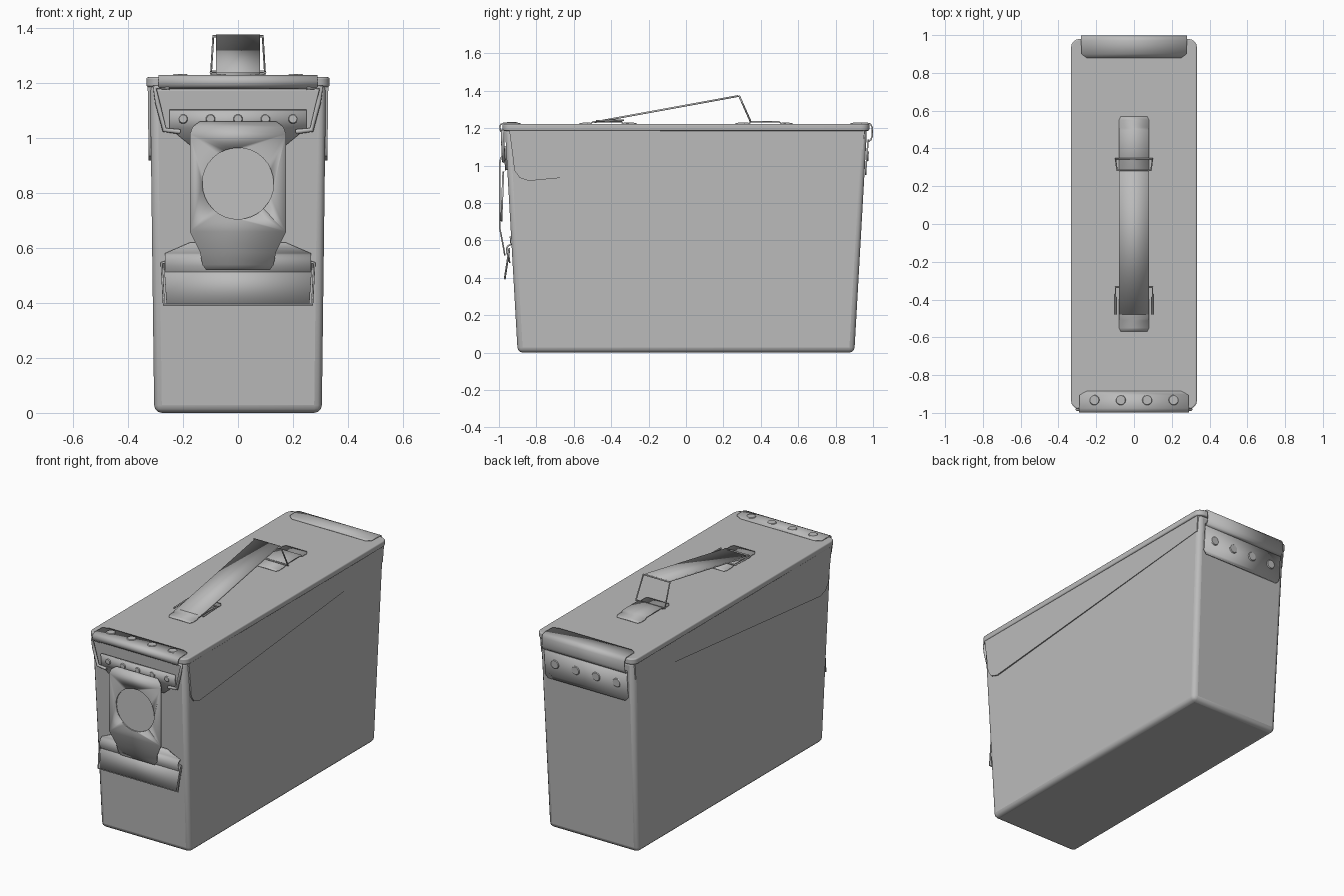
import bpy, bmesh, math
from mathutils import Vector

if "Cube" in bpy.data.objects:
    bpy.data.objects.remove(bpy.data.objects["Cube"])

grey = bpy.data.materials.new("plain grey")
grey.diffuse_color = (0.5, 0.5, 0.5, 1)
grey.use_nodes = True
grey.node_tree.nodes["Principled BSDF"].inputs["Base Color"].default_value = grey.diffuse_color


def finish(name, bm, bevel=0.0, thick=0.0, segs=3):
    """Turn a bmesh into a named object with optional thickness and bevel."""
    bmesh.ops.recalc_face_normals(bm, faces=bm.faces)
    me = bpy.data.meshes.new(name)
    bm.to_mesh(me)
    bm.free()
    ob = bpy.data.objects.new(name, me)
    bpy.context.collection.objects.link(ob)
    me.materials.append(grey)
    if thick:
        m = ob.modifiers.new("thickness", 'SOLIDIFY')
        m.thickness, m.offset = thick, 0
    if bevel:
        m = ob.modifiers.new("bevel", 'BEVEL')
        m.width, m.segments, m.limit_method = bevel, segs, 'ANGLE'
    bpy.ops.object.select_all(action='DESELECT')
    ob.select_set(True)
    bpy.context.view_layer.objects.active = ob
    bpy.ops.object.shade_smooth_by_angle(angle=math.radians(35))
    return ob


def sheet(name, rows, thick=0.008):
    """Bent sheet metal: rows of (half width, y, z), symmetric in x."""
    bm = bmesh.new()
    prev = None
    for w, y, z in rows:
        cur = [bm.verts.new((s * w, y, z)) for s in (-1, 1)]
        if prev:
            bm.faces.new((prev[0], prev[1], cur[1], cur[0]))
        prev = cur
    return finish(name, bm, thick=thick)


def slab(name, pts, to_a, to_b, bevel=0.0):
    """Closed solid from a 2D outline placed by two mapping functions."""
    bm = bmesh.new()
    a = [bm.verts.new(to_a(*p)) for p in pts]
    b = [bm.verts.new(to_b(*p)) for p in pts]
    bm.faces.new(a)
    bm.faces.new(b[::-1])
    for i in range(len(pts)):
        j = (i + 1) % len(pts)
        bm.faces.new((a[i], a[j], b[j], b[i]))
    return finish(name, bm, bevel)


def wire(name, pts, r=0.005, closed=False):
    cu = bpy.data.curves.new(name, 'CURVE')
    cu.dimensions, cu.bevel_depth, cu.bevel_resolution = '3D', r, 2
    sp = cu.splines.new('POLY')
    sp.points.add(len(pts) - 1)
    for p, c in zip(sp.points, pts):
        p.co = (*c, 1)
    sp.use_cyclic_u = closed
    cu.use_fill_caps = True
    cu.materials.append(grey)
    ob = bpy.data.objects.new(name, cu)
    bpy.context.collection.objects.link(ob)


def disc(name, centre, normal, r, depth, top=1.0, n=24):
    bm = bmesh.new()
    rot = Vector(normal).to_track_quat('Z', 'Y').to_matrix().to_4x4()
    bmesh.ops.create_cone(bm, cap_ends=True, segments=n, radius1=r, radius2=r * top, depth=depth)
    bm.transform(rot)
    bmesh.ops.translate(bm, vec=centre, verts=bm.verts)
    return finish(name, bm)


def end_y(z):          # distance of the tapered end wall from the centre
    return 0.90 + 0.068 * z / 1.2


def side_x(z):         # distance of the tapered side wall
    return 0.305 + 0.015 * z / 1.2


# tapered body
box = [(-1, -1), (1, -1), (1, 1), (-1, 1)]
slab("body", box, lambda a, b: (a * side_x(0), b * end_y(0), 0),
     lambda a, b: (a * side_x(1.2), b * end_y(1.2), 1.2), 0.028)

# lid with rounded corners
outline = []
for k, (sx, sy) in enumerate([(1, 1), (-1, 1), (-1, -1), (1, -1)]):
    for i in range(5):
        t = math.radians(90 * k + 22.5 * i)
        outline.append((sx * 0.288 + 0.045 * math.cos(t), sy * 0.935 + 0.045 * math.sin(t)))
slab("lid", outline, lambda x, y: (x, y, 1.186), lambda x, y: (x, y, 1.222), 0.007)

# raised reinforcement on each long side
panel = [(-0.945, 1.19), (-0.925, 1.04), (-0.918, 0.975), (-0.89, 0.935), (-0.84, 0.918),
         (0.945, 1.087), (0.955, 1.19)]
for s, n in ((-1, "left"), (1, "right")):
    slab(n + "_side_panel", panel, lambda y, z: (s * (side_x(z) - 0.01), y, z),
         lambda y, z: (s * (side_x(z) + 0.006 - 0.003 * y), y, z))

# front lid lip and rear hinge cover
sheet("front_lid_lip", [(0.25, -0.885, 1.223), (0.288, -0.905, 1.226), (0.29, -0.975, 1.226),
      (0.29, -0.99, 1.22), (0.29, -0.995, 1.208), (0.29, -0.993, 1.19), (0.28, -0.982, 1.182)])
sheet("rear_hinge_cover", [(0.25, 0.88, 1.223), (0.278, 0.9, 1.226), (0.28, 0.97, 1.226),
      (0.28, 0.987, 1.221), (0.28, 0.995, 1.205), (0.28, 0.995, 1.155), (0.28, 0.988, 1.138),
      (0.28, 0.974, 1.128)])
sheet("rear_hinge_plate", [(0.28, 0.974, 1.14), (0.28, end_y(0.97) + 0.006, 0.97),
      (0.262, end_y(0.95) + 0.006, 0.95)])
for i, x in enumerate((-0.21, -0.07, 0.07, 0.21)):
    disc("rear_rivet_%d" % i, (x, end_y(1.05) + 0.012, 1.05), (0, 1, -0.05), 0.03, 0.01, 0.8)
    disc("lid_rivet_%d" % i, (x, -0.932, 1.231), (0, 0, 1), 0.028, 0.006, 0.85)

# upper latch bracket with rivets
sheet("upper_latch_bracket", [(w, -end_y(z) - 0.006, z) for w, z in
      ((0.25, 1.103), (0.25, 1.037), (0.175, 0.975))], 0.012)
for i in range(5):
    disc("latch_rivet_%d" % i, (-0.2 + 0.1 * i, -end_y(1.07) - 0.014, 1.07),
         (0, -1, 0), 0.018, 0.008, 0.8, 16)

# latch plate with round recess
latch = sheet("latch_plate", [(0.14, -0.978, 1.058), (0.165, -0.99, 1.04), (0.175, -0.995, 1.015),
              (0.175, -0.995, 0.66), (0.138, -0.98, 0.585), (0.13, -0.972, 0.54),
              (0.115, -0.969, 0.52)])
cutter = disc("recess_cutter", (0, -0.995, 0.835), (0, -1, 0), 0.13, 0.05, 1, 32)
cutter.hide_render = True
cutter.hide_set(True)
cut = latch.modifiers.new("recess", 'BOOLEAN')
cut.object, cut.operation = cutter, 'DIFFERENCE'
disc("latch_recess", (0, -0.982, 0.835), (0, -1, 0.04), 0.133, 0.01, 1, 32)

# lower latch bracket, roll and lever
sheet("lower_latch_bracket", [(0.175, -end_y(0.62) - 0.004, 0.62),
      (0.265, -end_y(0.575) - 0.004, 0.578), (0.265, -0.95, 0.572), (0.265, -0.959, 0.558),
      (0.265, -0.959, 0.535), (0.265, -0.95, 0.517), (0.265, -0.945, 0.505),
      (0.24, -0.943, 0.478)])
sheet("latch_lever", [(0.27, -0.944, 0.545), (0.26, -0.969, 0.395)], 0.007)
wire("latch_lever_wire", [(-0.24, -0.945, 0.555), (-0.278, -0.946, 0.545), (-0.27, -0.969, 0.395),
     (0.27, -0.969, 0.395), (0.278, -0.946, 0.545), (0.24, -0.945, 0.555)])

# slanted wires from lid to upper latch bracket
for s, n in ((-1, "left"), (1, "right")):
    wire(n + "_bail_wire", [(s * 0.25, -0.985, 1.185), (s * 0.303, -0.98, 1.185),
         (s * 0.293, -0.98, 1.13), (s * 0.268, -0.975, 1.03), (s * 0.21, -0.975, 1.023)], 0.009)

# carrying handle, its brackets and wire loops
for s, n in ((-1, "front"), (1, "rear")):
    sheet(n + "_handle_bracket", [(0.07, s * 0.57, 1.224), (0.08, s * 0.55, 1.225),
          (0.08, s * 0.51, 1.225), (0.08, s * 0.495, 1.235), (0.08, s * 0.35, 1.235),
          (0.08, s * 0.335, 1.225), (0.08, s * 0.28, 1.225), (0.07, s * 0.265, 1.224)])
sheet("handle_strip", [(0.08, -0.49, 1.232), (0.08, 0.28, 1.372)], 0.01)
wire("front_handle_wire", [(-0.098, -0.48, 1.238), (-0.098, -0.335, 1.242),
     (0.098, -0.335, 1.242), (0.098, -0.48, 1.238)])
wire("rear_handle_wire", [(-0.09, 0.285, 1.371), (-0.098, 0.345, 1.236),
     (0.098, 0.345, 1.236), (0.09, 0.285, 1.371)], 0.005, True)
